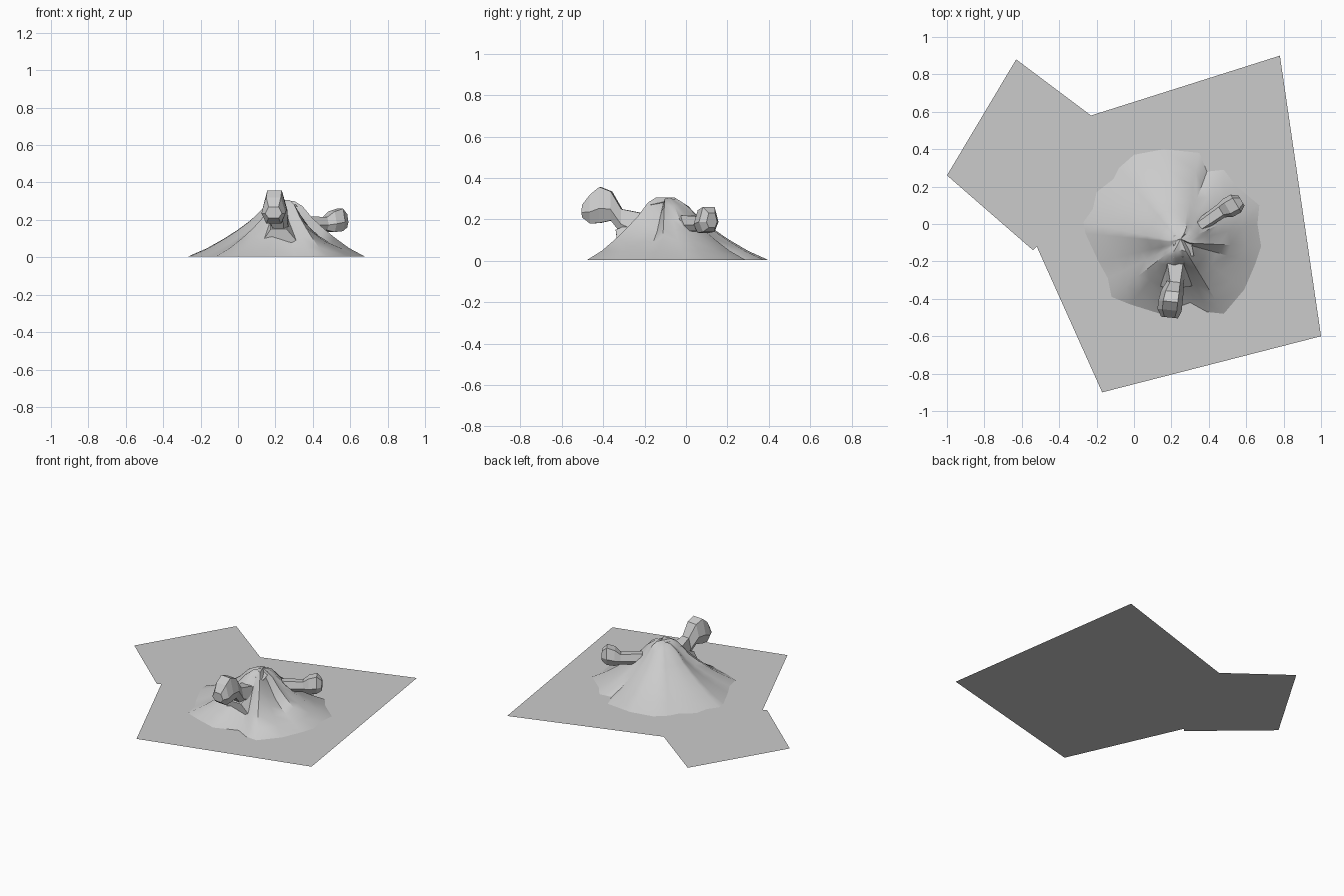
import bpy
import math
from mathutils import Vector

cube = bpy.data.objects.get("Cube")
if cube:
    bpy.data.objects.remove(cube, do_unlink=True)

# One plain stone colour
stone = bpy.data.materials.new("stone_grey")
stone.use_nodes = True
stone_colour = (0.6, 0.6, 0.6, 1)
stone.diffuse_color = stone_colour
stone.node_tree.nodes["Principled BSDF"].inputs["Base Color"].default_value = stone_colour


def add_object(name, verts, faces, smooth_angle=None):
    mesh = bpy.data.meshes.new(name)
    mesh.from_pydata(verts, [], faces)
    mesh.materials.append(stone)
    mesh.update()
    obj = bpy.data.objects.new(name, mesh)
    bpy.context.collection.objects.link(obj)
    if smooth_angle:
        bpy.ops.object.select_all(action='DESELECT')
        obj.select_set(True)
        bpy.context.view_layer.objects.active = obj
        bpy.ops.object.shade_smooth_by_angle(angle=math.radians(smooth_angle))
    return obj


def bridge(ring_count, sides):
    """Quads joining consecutive closed rings of vertices."""
    faces = []
    for ring in range(ring_count - 1):
        for i in range(sides):
            j = (i + 1) % sides
            a, b = ring * sides, (ring + 1) * sides
            faces.append((a + i, b + i, b + j, a + j))
    return faces


# Flat irregular ground sheet
ground_outline = [(-1, .26), (-.54, -.14), (-.52, -.12), (-.17, -.9),
                  (1, -.6), (.78, .9), (-.23, .58), (-.63, .88)]
add_object("ground_sheet", [(x, y, 0) for x, y in ground_outline],
           [tuple(range(len(ground_outline)))])

# Mound: rim points (x, y, swell of that ray), counter-clockwise from the right
rim = [(.66, 0, 0), (.67, .1, 0), (.54, .21, 0), (.48, .29, 0), (.39, .28, .1),
       (.35, .38, 0), (.16, .4, 0), (0, .37, 0), (-.08, .3, 0), (-.11, .24, 0),
       (-.2, .17, 0), (-.22, .08, 0), (-.27, .01, 0), (-.26, -.05, 0),
       (-.19, -.2, -.12), (-.14, -.29, -.1), (-.12, -.39, 0), (-.02, -.43, .1),
       (.14, -.48, .1), (.3, -.42, .1), (.39, -.47, .1), (.48, -.48, .1),
       (.59, -.35, -.15), (.65, -.21, -.3), (.68, -.12, .05)]
profile = [(.12, .292), (.22, .262), (.35, .195), (.48, .145),
           (.62, .098), (.8, .045), (1, 0)]
peak = Vector((.25, -.1))
verts = []
for t, height in profile:
    for x, y, swell in rim:
        p = peak.lerp(Vector((x, y)), t)
        verts.append((p.x, p.y, .003 + height * (1 + swell * math.sin(math.pi * t))))
sides = len(rim)
faces = bridge(len(profile), sides)
verts.append((peak.x, peak.y + .02, .305))
faces += [(len(verts) - 1, i, (i + 1) % sides) for i in range(sides)]
add_object("mound", verts, faces, 35)


# Faceted stubs: six-sided sections (centre, half width, half height)
def add_stub(name, sections):
    start, end = Vector(sections[0][0]), Vector(sections[-1][0])
    across = (end - start).cross(Vector((0, 0, 1))).normalized()
    verts = []
    for centre, half_width, half_height in sections:
        for side, up in ((1, -.2), (.6, 1), (-.6, 1), (-1, -.2), (-.6, -1), (.6, -1)):
            offset = across * side * half_width + Vector((0, 0, up * half_height))
            verts.append(Vector(centre) + offset)
    count = len(verts)
    faces = [f[::-1] for f in bridge(len(sections), 6)]
    faces += [tuple(range(6))[::-1], tuple(range(count - 6, count))]
    obj = add_object(name, verts, faces)
    # Make all facets face outward
    import bmesh
    bm = bmesh.new()
    bm.from_mesh(obj.data)
    bmesh.ops.recalc_face_normals(bm, faces=bm.faces)
    bm.to_mesh(obj.data)
    bm.free()


add_stub("front_stub", [((.22, -.21, .15), .07, .08),
                        ((.22, -.31, .19), .045, .06),
                        ((.205, -.36, .265), .06, .07),
                        ((.195, -.415, .27), .065, .087),
                        ((.19, -.46, .25), .065, .07),
                        ((.19, -.5, .24), .045, .03)])
add_stub("side_stub", [((.35, -.01, .18), .035, .04),
                       ((.465, .07, .18), .04, .035),
                       ((.5, .085, .19), .055, .055),
                       ((.545, .11, .2), .055, .06),
                       ((.575, .125, .195), .03, .035)])

# Flared root where the front stub leaves the mound
root = [(.12, -.33, .07), (.32, -.33, .08), (.27, -.22, .2), (.17, -.22, .2),
        (.175, -.34, .15), (.26, -.34, .15)]
add_object("front_stub_root", root,
           [(0, 1, 5, 4), (1, 2, 5), (0, 4, 3), (4, 5, 2, 3), (0, 3, 2, 1)])

# Small flat slab on the crest
slab = [(.21, -.18, .283), (.32, -.17, .27), (.3, -.06, .29), (.21, -.06, .3)]
add_object("crest_slab", slab, [(0, 1, 2, 3)])
